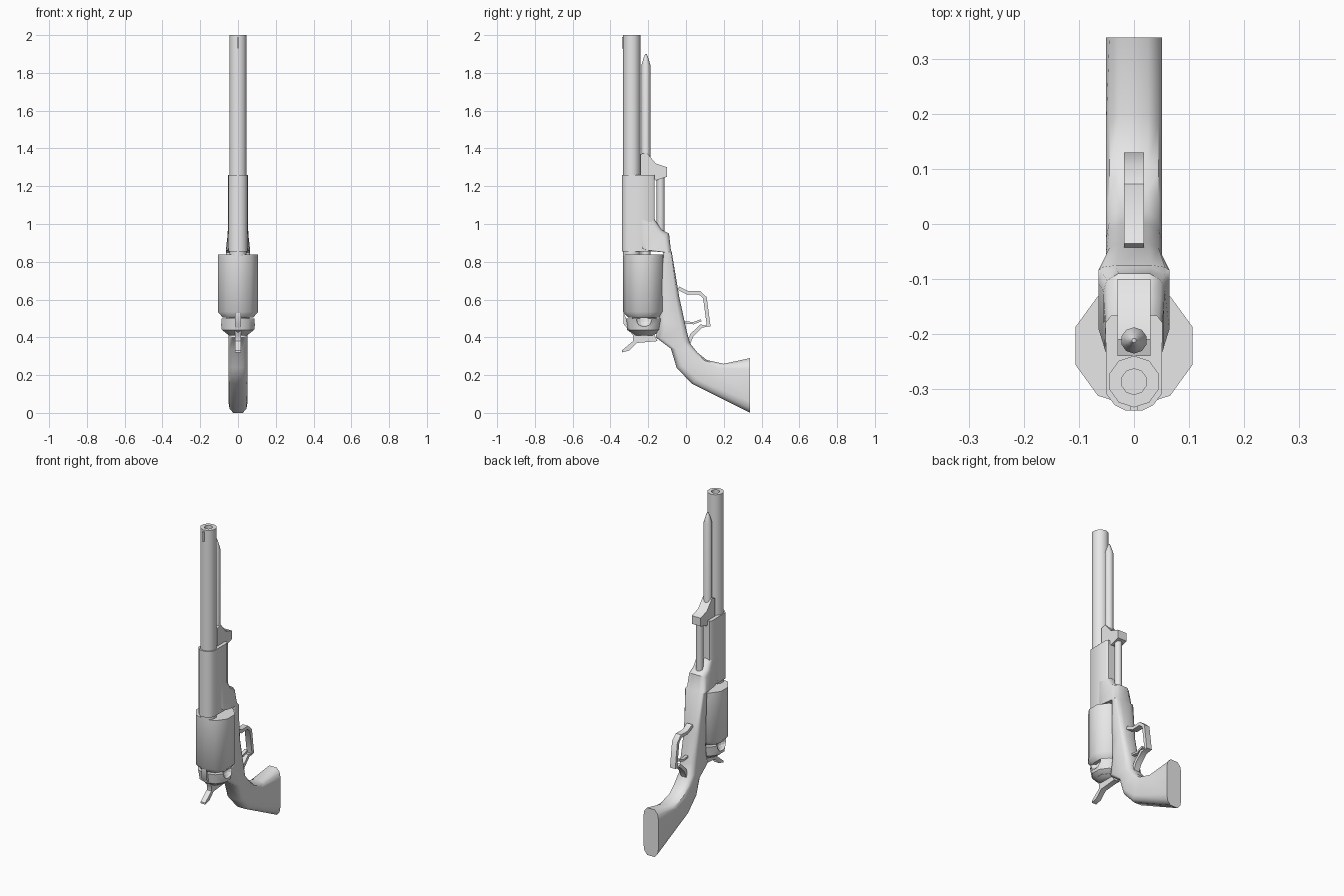
import bpy, bmesh, math
from mathutils import Vector

cube = bpy.data.objects.get("Cube")
if cube:
    bpy.data.objects.remove(cube, do_unlink=True)

grey = (0.8, 0.8, 0.8, 1)
steel = bpy.data.materials.new("plain_grey")
steel.use_nodes = True
steel.diffuse_color = grey
steel.node_tree.nodes["Principled BSDF"].inputs["Base Color"].default_value = grey


def loft(name, rings):
    """Skin a list of equal closed rings and cap both ends."""
    bm = bmesh.new()
    loops = [[bm.verts.new(point) for point in ring] for ring in rings]
    count = len(loops[0])
    for low, high in zip(loops, loops[1:]):
        for i in range(count):
            j = (i + 1) % count
            bm.faces.new((low[i], low[j], high[j], high[i]))
    bm.faces.new(loops[0])
    bm.faces.new(loops[-1])
    bmesh.ops.recalc_face_normals(bm, faces=bm.faces)
    mesh = bpy.data.meshes.new(name)
    bm.to_mesh(mesh)
    bm.free()
    mesh.materials.append(steel)
    obj = bpy.data.objects.new(name, mesh)
    bpy.context.collection.objects.link(obj)
    return obj


def turned(name, centre_y, profile, sides=10):
    """Turn (height, radius) pairs about an upright axis."""
    angles = [math.tau * (i + 0.5) / sides for i in range(sides)]
    return loft(name, [[(radius * math.cos(angle), centre_y + radius * math.sin(angle), height)
                        for angle in angles] for height, radius in profile])


def plate(name, outline, half_width):
    """Extrude a side outline of (y, z) points equally to the left and right."""
    return loft(name, [[(x, y, z) for y, z in outline] for x in (-half_width, half_width)])


def strap(name, path, thickness, half_width):
    """Bend a flat strip along a side path of (y, z) points."""
    points = [Vector(point) for point in path]
    last = len(points) - 1
    upper, lower = [], []
    for i, point in enumerate(points):
        along = (points[min(i + 1, last)] - points[max(i - 1, 0)]).normalized()
        offset = along.orthogonal() * thickness / 2
        upper.append(point + offset)
        lower.append(point - offset)
    return plate(name, upper + lower[::-1], half_width)


def mirrored(half):
    """Close a half outline by repeating it on the other side of x = 0."""
    return half + [(-x, other) for x, other in reversed(half)]


# Barrel with open bore, and the sight near the muzzle
muzzle, barrel_y, barrel_radius = 2, -0.287, 0.047
bore_radius = barrel_radius / 2
turned("barrel", barrel_y, [(0.83, barrel_radius), (muzzle, barrel_radius),
                            (muzzle, bore_radius), (1.85, bore_radius)])
strap("front_sight", [(-0.33, 1.93), (-0.33, 1.99)], 0.02, 0.006)

# Barrel housing: rounded front, flat sides
housing_plan = mirrored([(0.015, -0.34), (0.035, -0.33), (0.05, -0.31),
                         (0.052, -0.18), (0.042, -0.167)])
loft("barrel_housing", [[(x, y, z) for x, y in housing_plan] for z in (0.855, 1.26)])

# Centre pin with pointed end, and the lever behind the housing
pin_y, pin_radius = -0.212, 0.024
turned("centre_pin", pin_y, [(0.5, pin_radius), (1.84, pin_radius),
                             (1.88, pin_radius / 2), (1.9, pin_radius / 6)])
turned("lever_rod", -0.134, [(0.93, 0.021), (1.26, 0.021)])
plate("lever_latch", [(-0.24, 1.37), (-0.21, 1.38), (-0.16, 1.32), (-0.1, 1.3),
                      (-0.1, 1.25), (-0.16, 1.23), (-0.19, 1.26), (-0.24, 1.26)], 0.03)

# Drum with its neck, and the shield below it
drum_y, drum_radius = -0.222, 0.112
turned("drum", drum_y, [(0.505, 0.085), (0.535, drum_radius), (0.838, drum_radius)])
turned("drum_neck", drum_y, [(0.42, 0.065), (0.52, 0.065)])
shield = turned("shield", drum_y, [(0.41, 0.05), (0.44, 0.09), (0.5, 0.1)])

# Rounded notch in each side of the shield
for side, direction in (("left", 1), ("right", -1)):
    bpy.ops.mesh.primitive_uv_sphere_add(segments=16, ring_count=8, radius=0.05,
                                         location=(direction * drum_radius, drum_y, 0.5))
    cutter = bpy.context.object
    cutter.name = side + "_notch_cutter"
    cutter.data.materials.append(steel)
    cutter.hide_render = True
    cutter.hide_viewport = True
    notch = shield.modifiers.new(side + "_notch", 'BOOLEAN')
    notch.operation = 'DIFFERENCE'
    notch.object = cutter

# Frame and grip: back and front point of each section, from the top to the butt
sections = [
    ((-0.17, 1.03), (-0.25, 1.03)),
    ((-0.13, 0.97), (-0.25, 0.94)),
    ((-0.09, 0.95), (-0.25, 0.87)),
    ((-0.08, 0.86), (-0.22, 0.86)),
    ((-0.075, 0.85), (-0.12, 0.85)),
    ((-0.035, 0.61), (-0.14, 0.6)),
    ((0, 0.45), (-0.14, 0.49)),
    ((0.02, 0.37), (-0.16, 0.4)),
    ((0.06, 0.32), (-0.08, 0.34)),
    ((0.11, 0.28), (-0.05, 0.24)),
    ((0.2, 0.26), (0.03, 0.155)),
    ((0.34, 0.29), (0.34, 0)),
]


def frame_width(height):
    """Half width of the frame, flared where it meets the housing."""
    return 0.051 + 0.014 * max(0, 1 - abs(height - 0.855) / 0.15)


oval = mirrored([(0.5, 0), (0.88, 0.08), (1, 0.2), (1, 0.8), (0.88, 0.92), (0.5, 1)])
rings = []
for back, front in sections:
    start, end = Vector((0, *back)), Vector((0, *front))
    width = frame_width(back[1])
    rings.append([start.lerp(end, t) + Vector((s * width, 0, 0)) for s, t in oval])
loft("frame_and_grip", rings)

# Hammer with curved spur
plate("hammer", [(-0.33, 0.53), (-0.33, 0.47), (-0.28, 0.41), (-0.28, 0.38),
                 (-0.34, 0.33), (-0.34, 0.32), (-0.3, 0.33), (-0.26, 0.37),
                 (-0.15, 0.38), (-0.19, 0.46), (-0.3, 0.46)], 0.016)

# Trigger guard loop and trigger
strap("trigger_guard", [(-0.04, 0.66), (0.01, 0.635), (0.07, 0.637), (0.1, 0.61),
                        (0.12, 0.46), (0.08, 0.46), (0.03, 0.41), (0.01, 0.36)], 0.02, 0.018)
strap("trigger", [(-0.02, 0.48), (0.04, 0.475), (0.08, 0.49)], 0.012, 0.01)

# Smooth round surfaces, keep hard edges sharp
bpy.ops.object.select_all(action='DESELECT')
for obj in bpy.context.collection.objects:
    if obj.type == 'MESH' and not obj.hide_render:
        obj.select_set(True)
        bpy.context.view_layer.objects.active = obj
bpy.ops.object.shade_smooth_by_angle(angle=math.radians(42))
